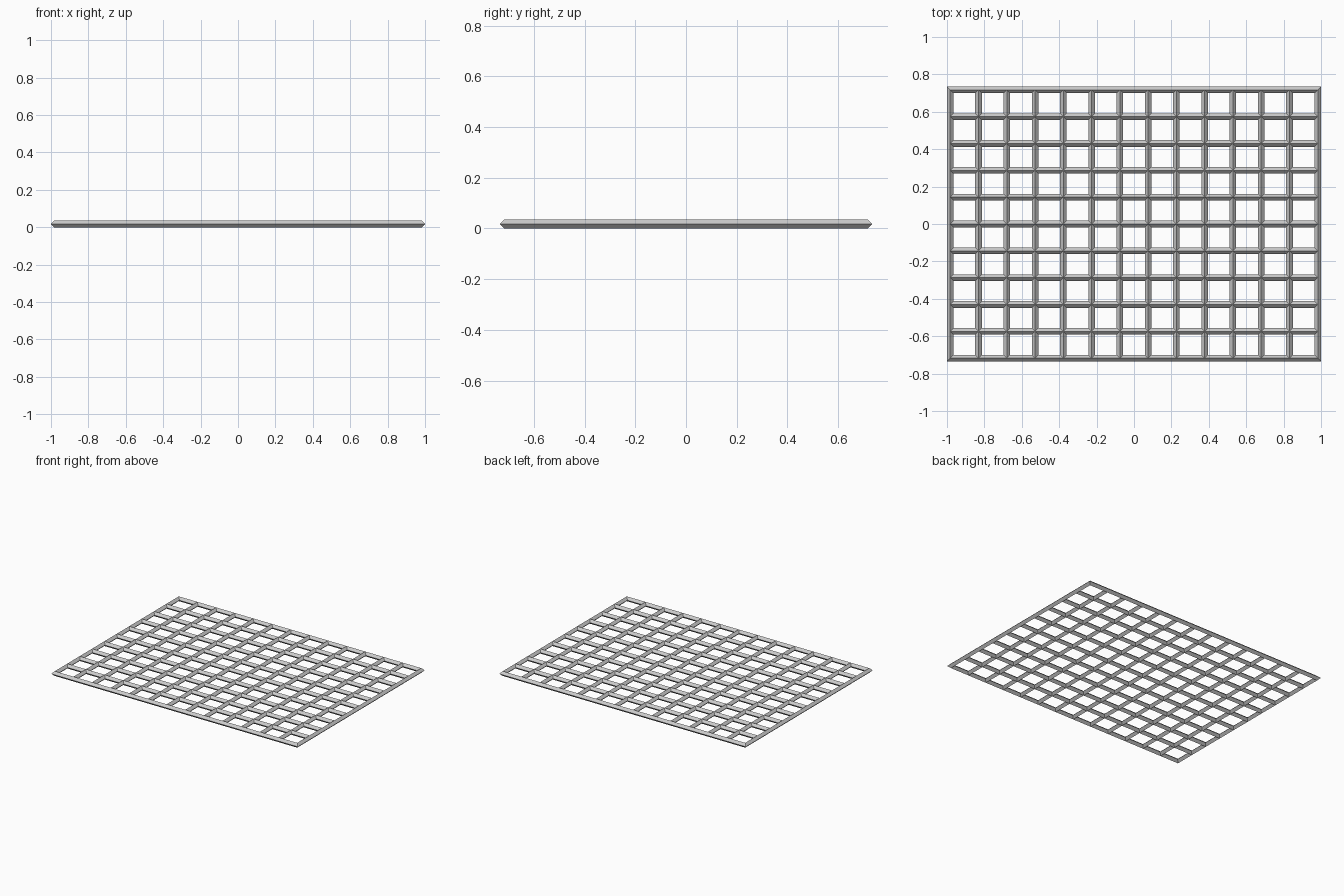
import bpy, bmesh
from mathutils import Matrix

if "Cube" in bpy.data.objects:
    bpy.data.objects.remove(bpy.data.objects["Cube"])

T = 0.035                    # bar thickness
COLS, ROWS = 13, 10
W, D = 2.0 - T, 1.47 - T     # bar centre-line extents

# flat sheet of cells
mesh = bpy.data.meshes.new("grate")
bm = bmesh.new()
bmesh.ops.create_grid(bm, x_segments=COLS, y_segments=ROWS, size=0.5,
                      matrix=Matrix.Diagonal((W, D, 1, 1)))
for v in bm.verts:
    v.co.z = T / 2
bm.to_mesh(mesh)
bm.free()
grate = bpy.data.objects.new("grate", mesh)
bpy.context.collection.objects.link(grate)

# turn every cell edge into a diamond-section bar
wire = grate.modifiers.new("bars", 'WIREFRAME')
wire.thickness = T
wire.offset = 0
wire.use_boundary = True
wire.use_replace = True
wire.use_even_offset = True
wire.use_relative_offset = False
